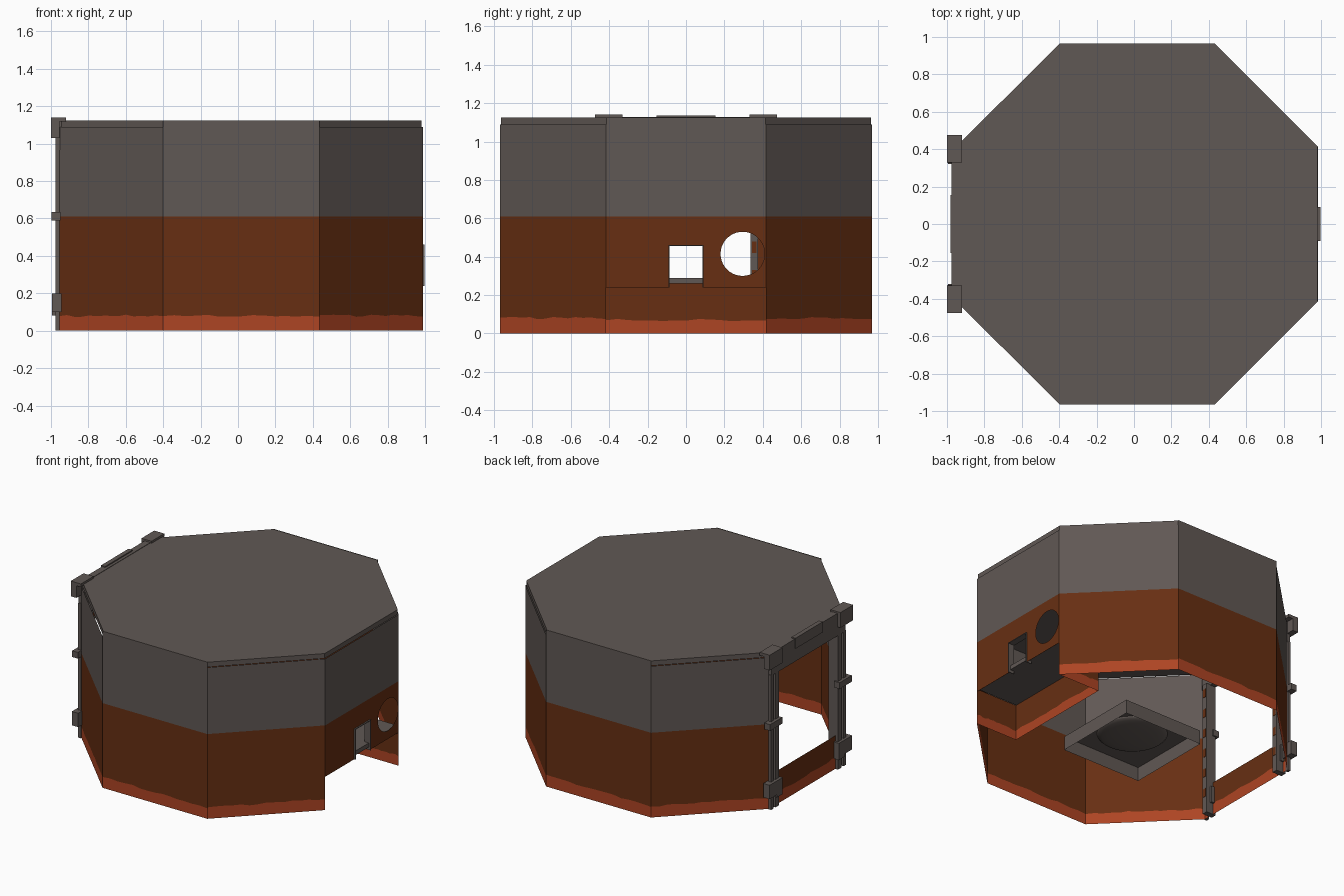
import bpy, bmesh, math, random

if "Cube" in bpy.data.objects:
    bpy.data.objects.remove(bpy.data.objects["Cube"])
random.seed(4)

def material(name, rgb):
    m = bpy.data.materials.new(name)
    m.diffuse_color = (*rgb, 1)
    m.use_nodes = True
    m.node_tree.nodes["Principled BSDF"].inputs["Base Color"].default_value = m.diffuse_color
    return m

ORANGE = material("bright rust", (0.42, 0.058, 0.017))
BROWN = material("rust brown", (0.135, 0.028, 0.006))
GRAY = material("warm gray", (0.118, 0.098, 0.089))
MATS = [ORANGE, BROWN, GRAY]

def finish(bm, name, merge=True):
    if merge:
        bmesh.ops.remove_doubles(bm, verts=bm.verts, dist=1e-5)
    me = bpy.data.meshes.new(name)
    bm.to_mesh(me)
    bm.free()
    for m in MATS:
        me.materials.append(m)
    ob = bpy.data.objects.new(name, me)
    bpy.context.collection.objects.link(ob)
    return ob

def box(name, x, y, z, mat=2):
    bm = bmesh.new()
    bmesh.ops.create_cube(bm, size=1)
    for v in bm.verts:
        for i, (a, b) in enumerate((x, y, z)):
            v.co[i] = (a + b) / 2 + v.co[i] * (b - a)
    for f in bm.faces:
        f.material_index = mat
    return finish(bm, name)

def quad(bm, pts, mat):
    f = bm.faces.new([bm.verts.new(p) for p in pts])
    f.material_index = mat

SPLIT = 0.61   # height where rust paint meets gray

def panel(name, p, q, z0, z1, band=0.08):
    """Wall sheet from p to q with a ragged orange foot, brown middle, gray top."""
    bm = bmesh.new()
    n = 14 if z0 < band else 1
    pts = [(p[0] + (q[0] - p[0]) * i / n, p[1] + (q[1] - p[1]) * i / n) for i in range(n + 1)]
    jag = [band + random.uniform(-0.006, 0.006) for _ in pts]
    rows = [[0] * (n + 1), jag, [SPLIT] * (n + 1), [9] * (n + 1)]
    clip = lambda z: min(max(z, z0), z1)
    for r in range(3):
        for i in range(n):
            lo, lo2 = clip(rows[r][i]), clip(rows[r][i + 1])
            hi, hi2 = clip(rows[r + 1][i]), clip(rows[r + 1][i + 1])
            if hi - lo > 1e-4:
                a, b = pts[i], pts[i + 1]
                quad(bm, [(*a, lo), (*b, lo2), (*b, hi2), (*a, hi)], r)
    return finish(bm, name)

# octagon outline, counter-clockwise from the right wall
XR, XL, S, Y = 0.988, -0.955, 0.418, 0.97
OCT = [(XR, -S), (XR, S), (0.435, Y), (-0.40, Y), (XL, S), (XL, -S), (-0.40, -Y), (0.435, -Y)]
TOP, EAVE = 1.125, 1.09

# plain walls
for k, nm in ((1, "wall_back_right"), (2, "wall_back"), (3, "wall_back_left"),
              (5, "wall_front_left"), (6, "wall_front"), (7, "wall_front_right")):
    panel(nm, OCT[k], OCT[(k + 1) % 8], 0, TOP if k in (2, 6) else EAVE)

# doorway wall on the left
D = 0.34
panel("door_sill_wall", (XL, S), (XL, -S), 0, 0.24)
panel("door_side_wall_back", (XL, S), (XL, D), 0.24, EAVE)
panel("door_side_wall_front", (XL, -D), (XL, -S), 0.24, EAVE)
panel("door_head_wall", (XL, D), (XL, -D), 0.97, EAVE)

# right wall over the alcove, with a notch and a round window
N, NZ, AZ = 0.09, 0.46, 0.24
panel("window_wall_front", (XR, -S), (XR, -N), AZ, EAVE)
panel("window_wall_above_notch", (XR, -N), (XR, N), NZ, EAVE)
panel("window_wall_upper", (XR, N), (XR, S), SPLIT, EAVE)
bm = bmesh.new()
cy, cz, R = 0.295, 0.415, 0.115
angs = [2 * math.pi * i / 40 for i in range(40)]
angs += [math.atan2(b - cz, a - cy) % (2 * math.pi) for a in (N, S) for b in (AZ, SPLIT)]
angs.sort()
def rim(a):
    c, s = math.cos(a), math.sin(a)
    ty = ((S if c > 0 else N) - cy) / c if abs(c) > 1e-6 else 9
    tz = ((SPLIT if s > 0 else AZ) - cz) / s if abs(s) > 1e-6 else 9
    t = min(ty, tz)
    return (XR, cy + c * t, cz + s * t)
def hole(a):
    return (XR, cy + R * math.cos(a), cz + R * math.sin(a))
for i, a in enumerate(angs):
    b = angs[(i + 1) % len(angs)]
    quad(bm, [hole(a), rim(a), rim(b), hole(b)], 1)
finish(bm, "round_window_wall")

# thin lining of the notch
for nm, y in (("front", -N), ("back", N - 0.005)):
    box("notch_lining_" + nm, (0.95, 0.998), (y, y + 0.005), (AZ, NZ))
box("notch_lining_top", (0.95, 0.998), (-N, N), (NZ - 0.005, NZ))

# recessed alcove below the right wall, with counter slab over it
AX = 0.655
panel("alcove_back_wall", (AX, -S), (AX, S), 0, 0.26, 0.07)
panel("alcove_side_front", (XR, -S), (AX, -S), 0, 0.26, 0.07)
panel("alcove_side_back", (AX, S), (XR, S), 0, 0.26, 0.07)
box("alcove_counter", (AX - 0.01, 0.983), (-S + 0.003, S - 0.003), (0.26, 0.29))

# roof cap, slightly inset, with its underside as ceiling
bm = bmesh.new()
pts = [(0.0165 + (x - 0.0165) * 0.994, y * 0.994) for x, y in OCT]
up = [bm.verts.new((*p, TOP)) for p in pts]
lo = [bm.verts.new((*p, EAVE)) for p in pts]
bm.faces.new(up)
bm.faces.new(lo[::-1])
for i in range(8):
    j = (i + 1) % 8
    bm.faces.new([lo[i], lo[j], up[j], up[i]])
for f in bm.faces:
    f.material_index = 2
finish(bm, "roof")

# door frame, mirrored front and back
for s, nm in ((-1, "front"), (1, "back")):
    def yy(a, b):
        return tuple(sorted((s * a, s * b)))
    box("door_post_" + nm, (-0.976, -0.90), yy(0.335, 0.375), (0, 0.97))
    box("door_post_flange_" + nm, (-0.976, XL), yy(0.40, 0.425), (0, 0.97))
    for i in range(6):   # small rust-coloured slots up the inner post
        z = 0.12 + i * 0.15
        box(f"post_slot_{nm}_{i}", (-0.90, -0.897), yy(0.343, 0.367), (z, z + 0.06), 1)
    box("post_foot_" + nm, (-0.995, -0.93), yy(0.32, 0.385), (0.08, 0.20))
    box("post_foot_outer_" + nm, (-0.995, -0.945), yy(0.385, 0.47), (0.10, 0.20))
    box("post_band_" + nm, (-0.996, -0.95), yy(0.325, 0.465), (0.59, 0.635))
    box("head_bracket_" + nm, (-1.0, XL), yy(0.33, 0.475), (1.03, 1.14))
    box("head_bracket_cap_" + nm, (-1.0, -0.92), yy(0.33, 0.475), (1.118, 1.14))
box("door_lintel", (-0.976, -0.93), (-0.42, 0.42), (0.965, 1.128))
box("door_lintel_trim", (-0.982, -0.95), (-0.155, 0.155), (1.06, 1.136))

# hollow square plinth in the middle of the room
H, PX, PZ = 0.315, 0.015, 0.10
bm = bmesh.new()
c = [(PX + H, -H), (PX + H, H), (PX - H, H), (PX - H, -H)]
for i in range(4):
    a, b = c[i], c[(i + 1) % 4]
    quad(bm, [(*a, 0), (*b, 0), (*b, PZ), (*a, PZ)], 2)
quad(bm, [(*p, PZ) for p in c], 2)
finish(bm, "plinth")

# shallow round bowl set in the plinth
bm = bmesh.new()
seg, rings, r0 = 32, 6, 0.23
for k in range(rings):
    t0, t1 = (k * math.pi / 2 / rings, (k + 1) * math.pi / 2 / rings)
    for i in range(seg):
        a, b = 2 * math.pi * i / seg, 2 * math.pi * (i + 1) / seg
        def P(ang, t, d):
            r = r0 * math.cos(t)
            return (PX + r * math.cos(ang), r * math.sin(ang), PZ + d * math.sin(t))
        for d in (0.09, -0.03):
            q = [P(a, t0, d), P(b, t0, d)] + ([P(b, t1, d), P(a, t1, d)] if k < rings - 1 else [P(a, t1, d)])
            quad(bm, q if d > 0 else q[::-1], 2)
ob = finish(bm, "round_dome")
for p in ob.data.polygons:
    p.use_smooth = True
